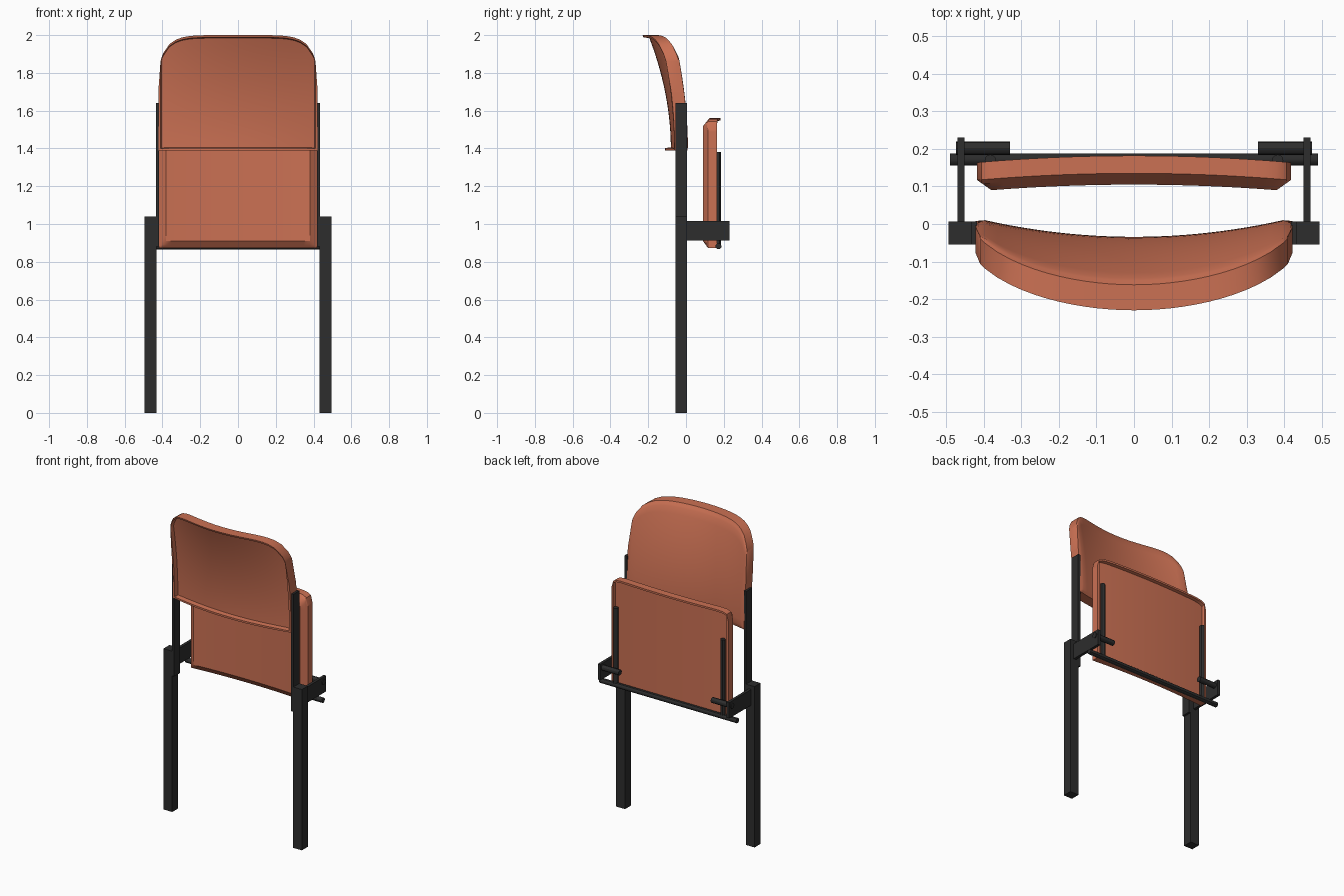
import bpy, bmesh, math
from mathutils import Vector

if "Cube" in bpy.data.objects:
    bpy.data.objects.remove(bpy.data.objects["Cube"], do_unlink=True)


def material(name, color):
    m = bpy.data.materials.new(name)
    m.use_nodes = True
    m.diffuse_color = color
    m.node_tree.nodes["Principled BSDF"].inputs["Base Color"].default_value = color
    return m


orange = material("terracotta plastic", (0.6, 0.165, 0.088, 1))
black = material("black metal", (0.026, 0.026, 0.026, 1))


def finish(name, bm, mat, smooth=False):
    bmesh.ops.recalc_face_normals(bm, faces=bm.faces)
    mesh = bpy.data.meshes.new(name)
    bm.to_mesh(mesh)
    bm.free()
    mesh.materials.append(mat)
    ob = bpy.data.objects.new(name, mesh)
    bpy.context.collection.objects.link(ob)
    if smooth:
        bpy.ops.object.select_all(action='DESELECT')
        ob.select_set(True)
        bpy.context.view_layer.objects.active = ob
        bpy.ops.object.shade_smooth_by_angle(angle=math.radians(30))
    return ob


def box(name, lo, hi):
    bm = bmesh.new()
    bmesh.ops.create_cube(bm, size=1)
    for v in bm.verts:
        v.co = Vector([(a + b) / 2 + c * (b - a) for a, b, c in zip(lo, hi, v.co)])
    return finish(name, bm, black)


def rod(name, start, end, radius):
    a, b = Vector(start), Vector(end)
    bm = bmesh.new()
    bmesh.ops.create_cone(bm, cap_ends=True, segments=12, radius1=radius,
                          radius2=radius, depth=(b - a).length)
    turn = (b - a).to_track_quat('Z', 'Y')
    for v in bm.verts:
        v.co = turn @ v.co + (a + b) / 2
    return finish(name, bm, black, True)


def steps(length, border, inner):
    """Fractions across a panel: rim, rim step, bevel line, then even spacing."""
    edge = [0, 0.012 / length, 0.016 / length, border / length]
    span = 1 - 2 * edge[3]
    mid = [edge[3] + span * k / inner for k in range(1, inner)]
    return edge + mid + [1 - e for e in reversed(edge)]


def shell(name, half_width, bottom, top, rim_y, thick, lip, border, bevel, side):
    """Moulded panel: raised rim on one side (side = -1 front, 1 back), bevel on the other."""
    us = steps(2 * half_width, border, 24)
    vs = steps(top(0) - bottom, border, 14)
    nu, nv = len(us), len(vs)
    bm = bmesh.new()
    rimmed, plain = {}, {}
    for i, u in enumerate(us):
        s = 2 * u - 1
        x = s * half_width
        for j, v in enumerate(vs):
            z = bottom + v * (top(abs(s)) - bottom)
            ring = min(i, j, nu - 1 - i, nv - 1 - j)
            y = rim_y(s, z)
            inset = min(us[min(i, nu - 1 - i)] * 2 * half_width,
                        min(v, 1 - v) * (top(0) - bottom))
            cut = bevel * max(0, 1 - inset / border)
            rimmed[i, j] = bm.verts.new((x, y + side * (lip if ring < 2 else 0), z))
            plain[i, j] = bm.verts.new((x, y - side * (thick - cut), z))
    for grid in (rimmed, plain):
        for i in range(nu - 1):
            for j in range(nv - 1):
                bm.faces.new((grid[i, j], grid[i + 1, j], grid[i + 1, j + 1], grid[i, j + 1]))
    # outer wall joining both sides
    loop = ([(i, 0) for i in range(nu)] + [(nu - 1, j) for j in range(1, nv)]
            + [(i, nv - 1) for i in range(nu - 2, -1, -1)]
            + [(0, j) for j in range(nv - 2, 0, -1)])
    for a, b in zip(loop, loop[1:] + loop[:1]):
        bm.faces.new((rimmed[a], rimmed[b], plain[b], plain[a]))
    return finish(name, bm, orange, True)


# Curved backrest with rounded upper corners
def back_top(s):
    return 1.7 + 0.3 * max(0, 1 - s ** 6) ** (1 / 3)


def back_curve(s, z):
    t = (z - 1.39) / 0.61
    return -0.08 - 0.12 * t * t + (0.05 + 0.05 * t * t) * s * s


shell("backrest", 0.422, 1.39, back_top, back_curve, 0.046, 0.03, 0.025, 0.008, -1)


# Folded seat panel
def seat_top(s):
    return 1.5 + 0.06 * max(0, 1 - s ** 16) ** (1 / 3)


def seat_curve(s, z):
    return 0.162 - 0.018 * s * s


shell("folded_seat", 0.418, 0.872, seat_top, seat_curve, 0.057, 0.02, 0.038, 0.03, 1)

# Frame parts on both sides
for label, k in (("left", 1), ("right", -1)):
    def side_box(part, x0, x1, y0, y1, z0, z1):
        xs = sorted((k * x0, k * x1))
        box(label + "_" + part, (xs[0], y0, z0), (xs[1], y1, z1))

    side_box("leg", 0.432, 0.495, -0.055, 0.006, 0, 1.04)
    side_box("back_post", 0.418, 0.435, -0.055, 0.006, 0.88, 1.64)
    side_box("hinge_arm", 0.452, 0.47, 0, 0.23, 0.913, 1.015)
    rod(label + "_stop_pin", (k * 0.33, 0.202, 0.985), (k * 0.475, 0.202, 0.985), 0.0175)
    rod(label + "_seat_strut", (k * 0.383, 0.17, 0.88), (k * 0.383, 0.17, 1.38), 0.015)

# Pivot rod under the seat
rod("pivot_rod", (-0.49, 0.172, 0.882), (0.49, 0.172, 0.882), 0.016)
